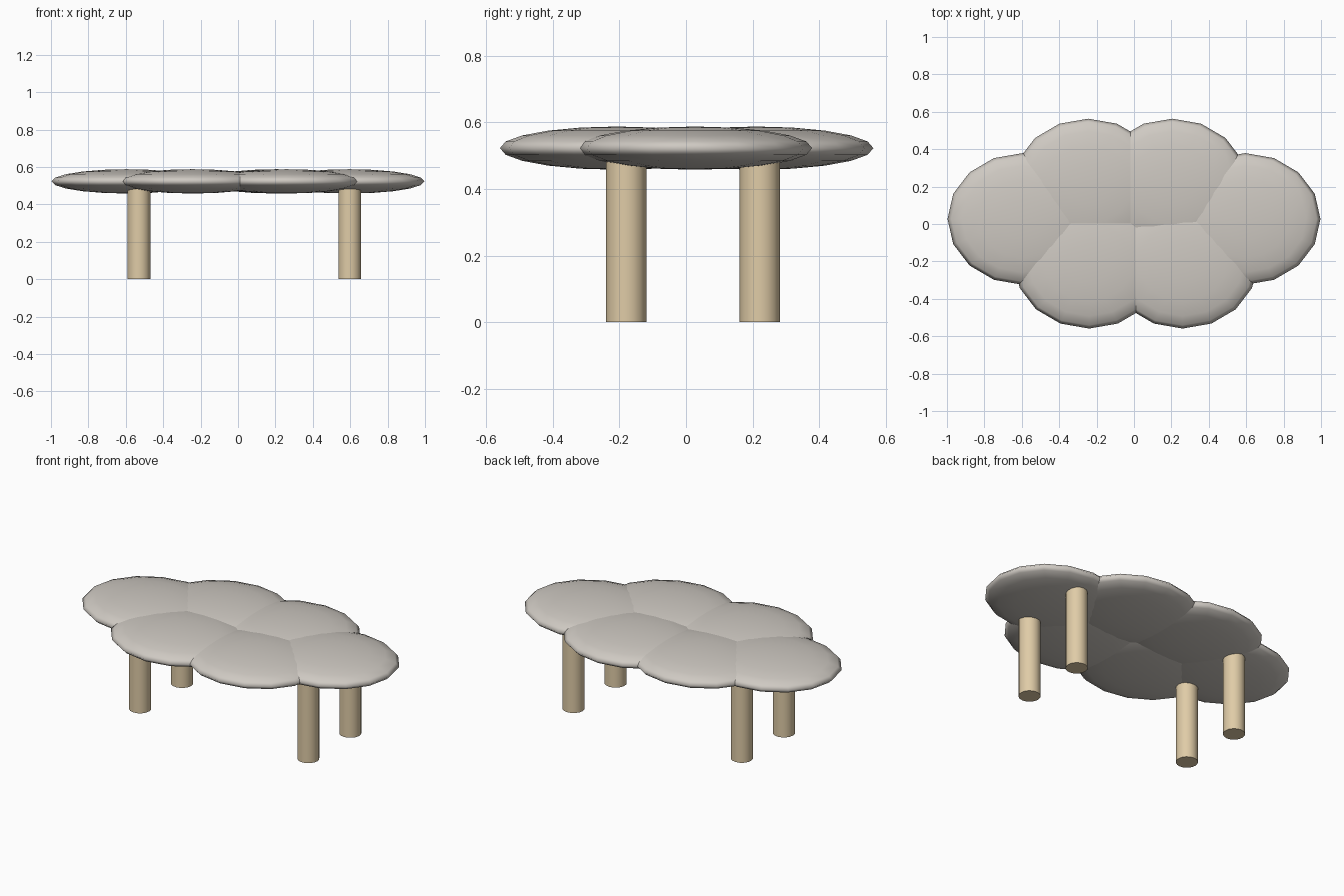
import bpy

if "Cube" in bpy.data.objects:
    bpy.data.objects.remove(bpy.data.objects["Cube"])


def material(name, color):
    m = bpy.data.materials.new(name)
    m.diffuse_color = (*color, 1.0)
    m.use_nodes = True
    m.node_tree.nodes["Principled BSDF"].inputs["Base Color"].default_value = m.diffuse_color
    return m


stone = material("warm grey", (0.62, 0.585, 0.54))
wood = material("pale wood", (0.74, 0.60, 0.385))

# Cloud-shaped top: six overlapping flattened spheres
petals = {
    "left_top_lobe": (-0.595, 0.027),
    "right_top_lobe": (0.595, 0.027),
    "back_left_top_lobe": (-0.245, 0.211),
    "back_right_top_lobe": (0.205, 0.211),
    "front_left_top_lobe": (-0.24, -0.207),
    "front_right_top_lobe": (0.26, -0.207),
}
for name, (x, y) in petals.items():
    bpy.ops.mesh.primitive_uv_sphere_add(segments=16, ring_count=10, radius=1,
                                         location=(x, y, 0.523))
    lobe = bpy.context.object
    lobe.name = name
    lobe.scale = (0.402, 0.352, 0.065)
    bpy.ops.object.transform_apply(location=False, rotation=False, scale=True)
    bpy.ops.object.shade_smooth()
    lobe.data.materials.append(stone)

# Four round legs running up into the top
LEG_TOP = 0.50
for side, x in (("left", -0.53), ("right", 0.597)):
    for end, y in (("front", -0.18), ("back", 0.222)):
        bpy.ops.mesh.primitive_cylinder_add(vertices=16, radius=0.061, depth=LEG_TOP,
                                            location=(x, y, LEG_TOP / 2))
        leg = bpy.context.object
        leg.name = f"{end}_{side}_leg"
        bpy.ops.object.shade_smooth_by_angle()
        leg.data.materials.append(wood)
